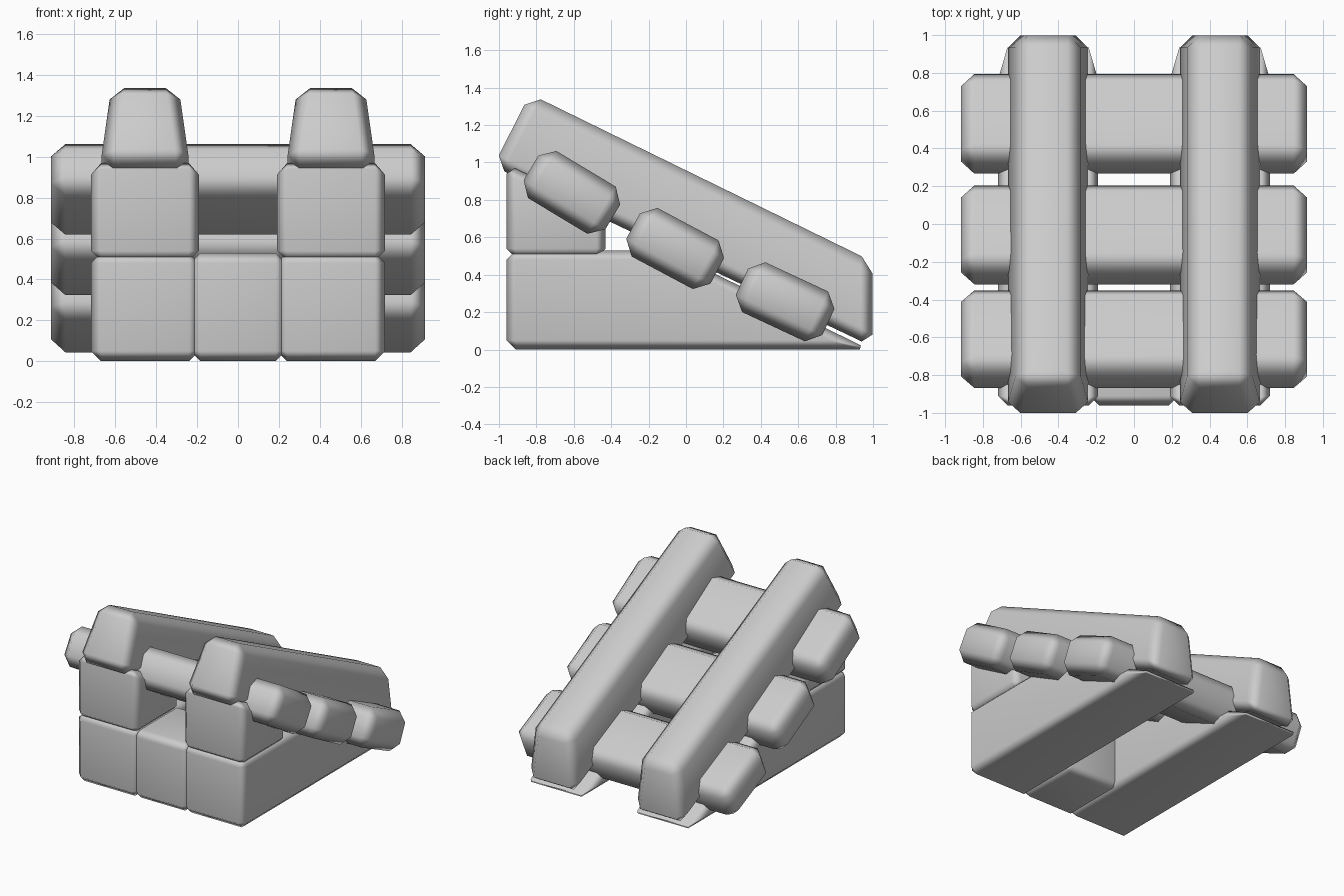
import bpy
import bmesh
from math import radians
from mathutils import Matrix, Vector

cube = bpy.data.objects.get("Cube")
if cube:
    bpy.data.objects.remove(cube)

GREY = (0.6, 0.6, 0.6, 1)
grey = bpy.data.materials.new("plain grey")
grey.use_nodes = True
grey.diffuse_color = GREY
grey.node_tree.nodes["Principled BSDF"].inputs["Base Color"].default_value = GREY


def add_part(name, profile, x, half_low, bevel, half_high=None, low=(), turn=0, centre=(0, 0)):
    """Extrude a (y, z) profile across x, chamfer every edge, shade it softly.
    Profile points outside `low` use half_high as their half width."""
    bm = bmesh.new()
    spin = Matrix.Rotation(turn, 3, "X")
    sides = []
    for s in (-1, 1):
        ring = []
        for i, (y, z) in enumerate(profile):
            half = half_low if half_high is None or i in low else half_high
            p = spin @ Vector((0, y, z))
            ring.append(bm.verts.new((x + s * half, p.y + centre[0], p.z + centre[1])))
        sides.append(ring)
    a, b = sides
    n = len(profile)
    bm.faces.new(a)
    bm.faces.new(b[::-1])
    for i in range(n):
        j = (i + 1) % n
        bm.faces.new((a[i], b[i], b[j], a[j]))
    bmesh.ops.recalc_face_normals(bm, faces=bm.faces)
    bmesh.ops.bevel(bm, geom=bm.edges[:], offset=bevel, segments=1,
                    affect="EDGES", profile=0.5, clamp_overlap=True)
    bmesh.ops.recalc_face_normals(bm, faces=bm.faces)
    mesh = bpy.data.meshes.new(name)
    bm.to_mesh(mesh)
    bm.free()
    mesh.shade_smooth()
    mesh.materials.append(grey)
    obj = bpy.data.objects.new(name, mesh)
    bpy.context.collection.objects.link(obj)
    obj.modifiers.new("soft chamfers", "WEIGHTED_NORMAL")
    return obj


# Side profiles
FRONT, BLOCK_BACK, DECK = -0.96, -0.43, 0.53
wedge = [(FRONT, 0), (0.98, 0), (-0.1, DECK), (FRONT, DECK)]
pillar = [(FRONT, 0.49), (BLOCK_BACK, 0.49), (BLOCK_BACK, 0.74), (FRONT, 0.99)]
rail = [(-1.03, 0.98), (0.998, 0.015), (0.998, 0.47), (-0.835, 1.366)]
block = [(FRONT, 0), (BLOCK_BACK, 0), (BLOCK_BACK, DECK), (FRONT, DECK)]

# Mirrored supports and rails
for side, s in (("left", 1), ("right", -1)):
    x = 0.455 * s
    add_part(side + "_base_wedge", wedge, x, 0.265, 0.05)
    add_part(side + "_upper_block", pillar, x, 0.265, 0.05)
    add_part(side + "_rail", rail, x, 0.22, 0.065, half_high=0.165, low=(0, 1))

# Block joining the two bases
add_part("middle_block", block, 0, 0.235, 0.05)

# Cross ties, each lying a little flatter than the one above
tie = [(-0.255, -0.147), (0.255, -0.147), (0.255, 0.147), (-0.255, 0.147)]
ties = (("upper", -0.61, 0.84, 31), ("middle", -0.058, 0.54, 28), ("lower", 0.53, 0.255, 25))
for name, y, z, angle in ties:
    add_part(name + "_tie", tie, 0, 0.915, 0.07, turn=radians(-angle), centre=(y, z))
